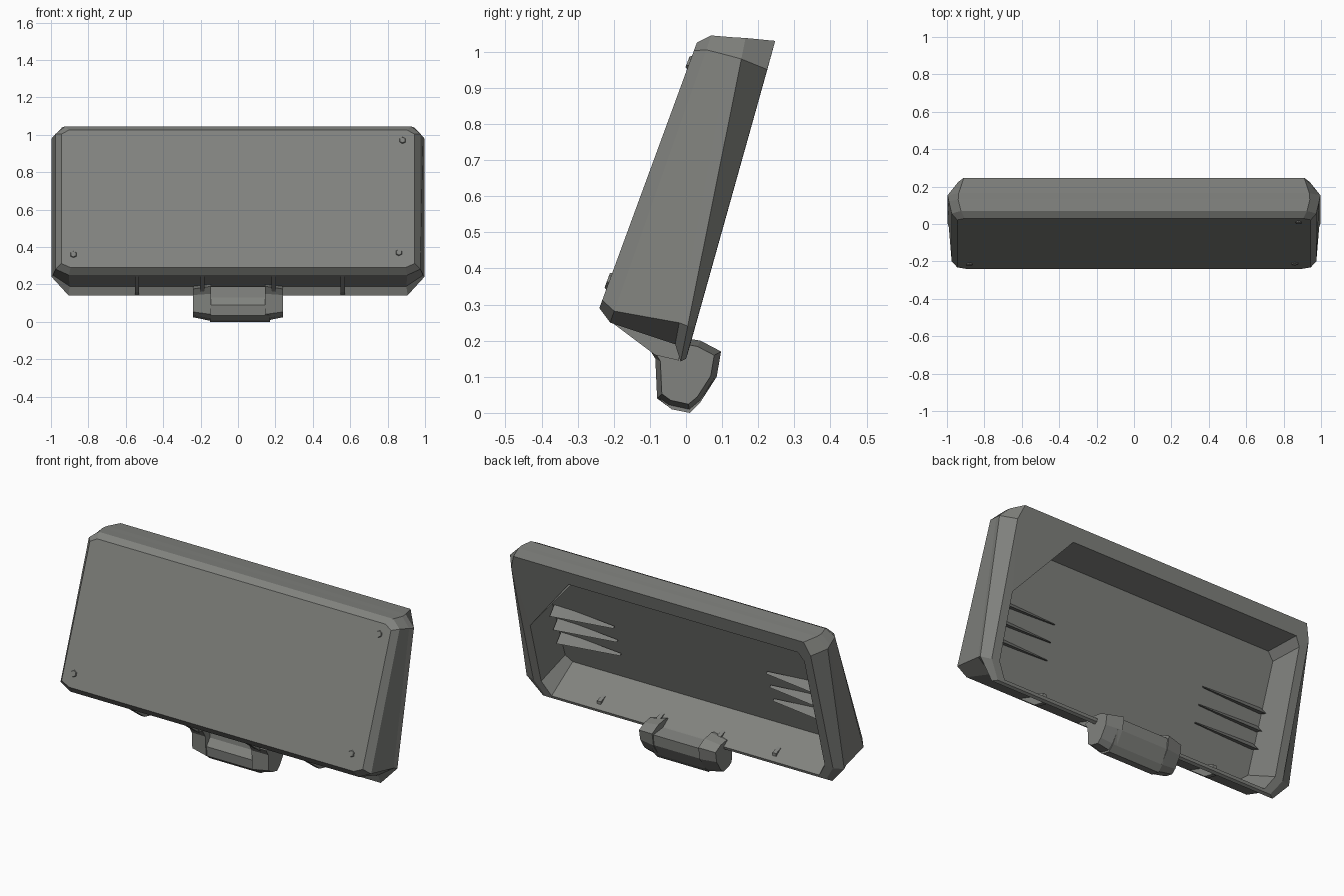
import bpy
import bmesh
from mathutils import Vector

cube = bpy.data.objects.get("Cube")
if cube:
    bpy.data.objects.remove(cube, do_unlink=True)

GREY = (0.22, 0.225, 0.21, 1)
mat = bpy.data.materials.new("warm grey plastic")
mat.use_nodes = True
mat.diffuse_color = GREY
bsdf = mat.node_tree.nodes["Principled BSDF"]
bsdf.inputs["Base Color"].default_value = GREY
bsdf.inputs["Roughness"].default_value = 0.6


def finish(name, bm):
    bmesh.ops.recalc_face_normals(bm, faces=bm.faces)
    mesh = bpy.data.meshes.new(name)
    bm.to_mesh(mesh)
    bm.free()
    mesh.materials.append(mat)
    obj = bpy.data.objects.new(name, mesh)
    bpy.context.collection.objects.link(obj)
    return obj


def loft(name, rings):
    """Skin a list of equal-length rings and cap both ends."""
    bm = bmesh.new()
    loops = [[bm.verts.new(p) for p in ring] for ring in rings]
    for a, b in zip(loops, loops[1:]):
        for i in range(len(a)):
            j = (i + 1) % len(a)
            bm.faces.new((a[i], a[j], b[j], b[i]))
    bm.faces.new(loops[0])
    bm.faces.new(loops[-1])
    return finish(name, bm)


def ring(bottom, top, half, low, high, high_left=None):
    """Chamfered rectangle between two (y, z) points; chamfers are (dx, fraction)."""
    b, t = Vector((0, *bottom)), Vector((0, *top))

    def at(x, f):
        p = b.lerp(t, f)
        p.x = x
        return p
    hl = high_left or high
    return [at(low[0] - half, 0), at(half - low[0], 0), at(half, low[1]), at(half, 1 - hl[1]),
            at(half - hl[0], 1), at(high[0] - half, 1), at(-half, 1 - high[1]), at(-half, low[1])]


def extrude(name, profile, x0, x1, inset=0.0):
    """Side profile of (y, z) points run along x, with the outer end shrunk by inset."""
    n = len(profile)
    cy, cz = sum(p[0] for p in profile) / n, sum(p[1] for p in profile) / n
    end = [(x1, y + (cy - y) * inset, z + (cz - z) * inset) for y, z in profile]
    return loft(name, [[(x0, y, z) for y, z in profile], end])


# Tilted shell: front panel, outer walls, back rim, then the hollow inside
loft("housing_shell", [
    ring((-0.24, 0.29), (0.03, 1.025), 0.945, (0.05, 0.03), (0.04, 0.03)),
    ring((-0.21, 0.25), (0.07, 1.045), 0.975, (0.07, 0.04), (0.05, 0.05)),
    ring((-0.03, 0.19), (0.13, 1.04), 0.99, (0.09, 0.07), (0.05, 0.06)),
    ring((-0.015, 0.142), (0.165, 1.038), 0.997, (0.09, 0.11), (0.06, 0.065)),
    ring((0.0, 0.15), (0.247, 1.03), 0.94, (0.06, 0.1), (0.03, 0.09)),
    ring((0.005, 0.165), (0.225, 0.95), 0.89, (0.05, 0.1), (0.03, 0.06), (0.31, 0.45)),
    ring((-0.17, 0.295), (0.045, 0.93), 0.87, (0.04, 0.05), (0.04, 0.06), (0.25, 0.35)),
])

# Ribs bracing the underside
rib = [(-0.205, 0.25), (-0.085, 0.16), (-0.02, 0.145), (-0.02, 0.2), (-0.15, 0.25)]
for i, x in enumerate((-0.54, -0.19, 0.19, 0.56)):
    extrude(f"underside_rib_{i + 1}", rib, x - 0.012, x + 0.012)

# Bracket under the shell: recessed centre between two tapered posts
centre = [(-0.04, 0.19), (-0.045, 0.13), (-0.075, 0.09), (-0.07, 0.035), (-0.04, 0.01),
          (0.01, 0), (0.04, 0.03), (0.08, 0.1), (0.085, 0.16), (0.0, 0.17)]
extrude("bracket_centre", centre, -0.15, 0.17)
post = [(-0.11, 0.19), (-0.085, 0.15), (-0.08, 0.04), (-0.05, 0.018), (0.01, 0.005),
        (0.04, 0.03), (0.085, 0.1), (0.097, 0.17), (0.04, 0.2), (-0.02, 0.21)]
for side, name in ((-1, "right"), (1, "left")):
    extrude(f"bracket_post_{name}", post, side * 0.145, side * 0.24, 0.18)

# Slats inside the hollow, lying on the panel behind the front
for side, name in ((-1, "right"), (1, "left")):
    for k in range(3):
        p = Vector((-0.17, 0.295)).lerp(Vector((0.045, 0.93)), 0.25 + 0.14 * k)
        slat = [(p.x - 0.01, p.y), (p.x + 0.05, p.y - 0.025), (p.x + 0.005, p.y + 0.03)]
        extrude(f"inner_slat_{name}_{k + 1}", slat, side * 0.86, side * 0.48, 0.8)

# Small fixing heads at three front corners
for i, (x, z) in enumerate(((-0.88, 0.36), (0.86, 0.37), (0.88, 0.97))):
    y = -0.24 + (z - 0.29) * 0.27 / 0.735
    bm = bmesh.new()
    bmesh.ops.create_cone(bm, cap_ends=True, segments=6, radius1=0.022, radius2=0.016, depth=0.012)
    head = finish(f"fixing_head_{i + 1}", bm)
    head.location = (x, y, z)
    head.rotation_euler = Vector((0, -0.735, 0.27)).to_track_quat("Z", "Y").to_euler()
